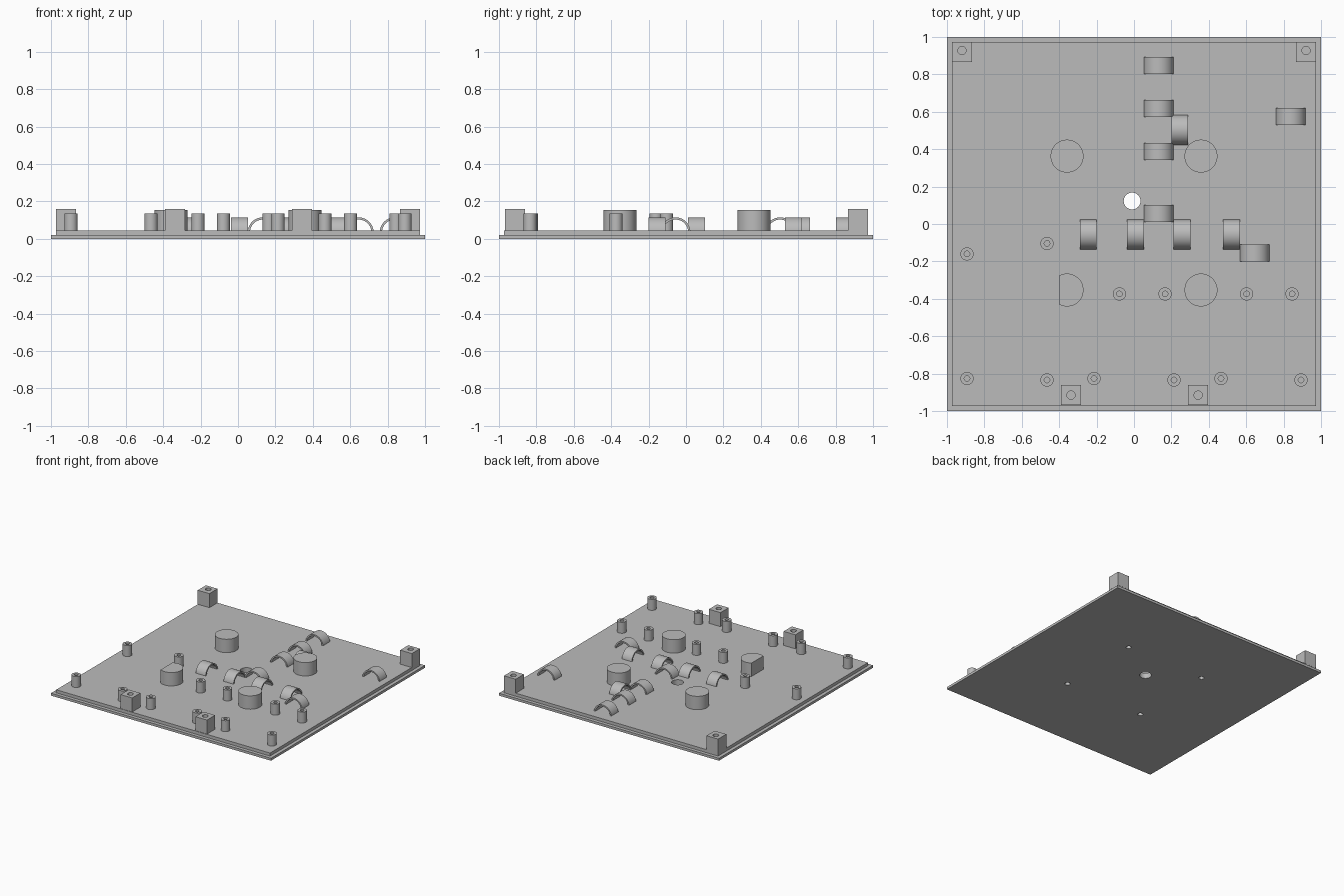
import bpy, bmesh, math
from mathutils import Matrix, Vector

cube = bpy.data.objects.get("Cube")
if cube:
    bpy.data.objects.remove(cube, do_unlink=True)

grey = bpy.data.materials.new("plain grey")
grey.use_nodes = True
COLOR = (0.5, 0.5, 0.5, 1)
grey.diffuse_color = COLOR
grey.node_tree.nodes["Principled BSDF"].inputs["Base Color"].default_value = COLOR

FLOOR = 0.045   # top of the base plate


def add_object(name, bm):
    bmesh.ops.recalc_face_normals(bm, faces=bm.faces)
    mesh = bpy.data.meshes.new(name)
    bm.to_mesh(mesh)
    bm.free()
    obj = bpy.data.objects.new(name, mesh)
    bpy.context.collection.objects.link(obj)
    mesh.materials.append(grey)
    return obj


def smooth(obj):
    bpy.ops.object.select_all(action='DESELECT')
    obj.select_set(True)
    bpy.context.view_layer.objects.active = obj
    bpy.ops.object.shade_smooth_by_angle(angle=math.radians(30))


def box(name, x, y, half, z0, z1):
    bm = bmesh.new()
    m = Matrix.Translation((x, y, (z0 + z1) / 2)) @ Matrix.Diagonal((2 * half, 2 * half, z1 - z0, 1))
    bmesh.ops.create_cube(bm, size=1, matrix=m)
    return add_object(name, bm)


def cylinder(name, x, y, r, z0, z1, flat_x=None):
    bm = bmesh.new()
    bmesh.ops.create_cone(bm, cap_ends=True, segments=48, radius1=r, radius2=r,
                          depth=z1 - z0, matrix=Matrix.Translation((x, y, (z0 + z1) / 2)))
    if flat_x is not None:   # slice one side flat
        cut = bmesh.ops.bisect_plane(bm, geom=bm.verts[:] + bm.edges[:] + bm.faces[:],
                                     plane_co=Vector((flat_x, 0, 0)),
                                     plane_no=Vector((-1, 0, 0)), clear_outer=True)
        edges = [e for e in cut["geom_cut"] if isinstance(e, bmesh.types.BMEdge)]
        bmesh.ops.holes_fill(bm, edges=edges)
    return add_object(name, bm)


def drill(obj, x, y, r, z0, z1):
    cutter = cylinder(obj.name + "_cutter", x, y, r, z0, z1)
    cutter.hide_render = True
    mod = obj.modifiers.new("hole", 'BOOLEAN')
    mod.operation = 'DIFFERENCE'
    mod.solver = 'EXACT'
    mod.object = cutter
    bpy.context.view_layer.objects.active = obj
    bpy.ops.object.modifier_apply(modifier=mod.name)
    bpy.data.objects.remove(cutter, do_unlink=True)


def arch(name, x, y, along_x):
    # half ring standing on the plate
    n, outer, inner, half, cz = 24, 0.08, 0.068, 0.045, 0.035
    bm = bmesh.new()
    angles = [math.pi * i / n for i in range(n + 1)]
    loop = [(outer, a) for a in angles] + [(inner, a) for a in reversed(angles)]
    face = bm.faces.new([bm.verts.new((r * math.cos(a), -half, r * math.sin(a))) for r, a in loop])
    ext = bmesh.ops.extrude_face_region(bm, geom=[face])
    new = [v for v in ext["geom"] if isinstance(v, bmesh.types.BMVert)]
    bmesh.ops.translate(bm, verts=new, vec=(0, 2 * half, 0))
    turn = Matrix.Rotation(0 if along_x else math.pi / 2, 4, 'Z')
    bmesh.ops.transform(bm, matrix=Matrix.Translation((x, y, cz)) @ turn, verts=bm.verts)
    smooth(add_object(name, bm))


# stepped base plate
PILLAR = 0.358
lower = box("base_plate", 0, 0, 1.0, 0, 0.02)
upper = box("base_step", 0, 0, 0.972, 0.02, FLOOR)
for plate in (lower, upper):
    drill(plate, -0.01, 0.123, 0.045, -0.1, 0.1)
    for sx in (-1, 1):
        for sy in (-1, 1):
            drill(plate, sx * PILLAR, sy * PILLAR + 0.005, 0.02, -0.1, 0.1)
    smooth(plate)

# thick pillars, hollow from below, one with a flat side
for sx in (-1, 1):
    for sy in (-1, 1):
        x, y = sx * PILLAR, sy * PILLAR + 0.005
        flat = -0.402 if sx < 0 and sy < 0 else None
        pillar = cylinder("pillar", x, y, 0.088, FLOOR, 0.155, flat)
        drill(pillar, x, y, 0.02, 0, 0.13)
        smooth(pillar)

# square screw posts
for x, y, hx, hy in ((-0.92, 0.92, -0.92, 0.927), (0.92, 0.92, 0.92, 0.927),
                     (-0.337, -0.915, -0.337, -0.915), (0.343, -0.915, 0.343, -0.915)):
    post = box("square_post", x, y, 0.053, FLOOR, 0.16)
    drill(post, hx, hy, 0.022, 0.06, 0.3)
    smooth(post)

# small round standoffs
for x, y in ((-0.893, -0.16), (-0.465, -0.104), (-0.078, -0.374), (0.166, -0.374),
             (0.602, -0.374), (0.845, -0.374), (-0.893, -0.826), (-0.465, -0.834),
             (-0.214, -0.826), (0.214, -0.834), (0.465, -0.826), (0.893, -0.834)):
    standoff = cylinder("standoff", x, y, 0.035, FLOOR, 0.135)
    drill(standoff, x, y, 0.015, 0.055, 0.3)
    smooth(standoff)

# cable arches
for x, y in ((0.132, 0.848), (0.132, 0.618), (0.132, 0.388), (0.132, 0.056),
             (0.838, 0.575), (0.645, -0.155)):
    arch("cable_arch", x, y, True)
for x, y in ((0.245, 0.503), (-0.245, -0.056), (0.008, -0.056), (0.256, -0.056), (0.522, -0.056)):
    arch("cross_arch", x, y, False)
